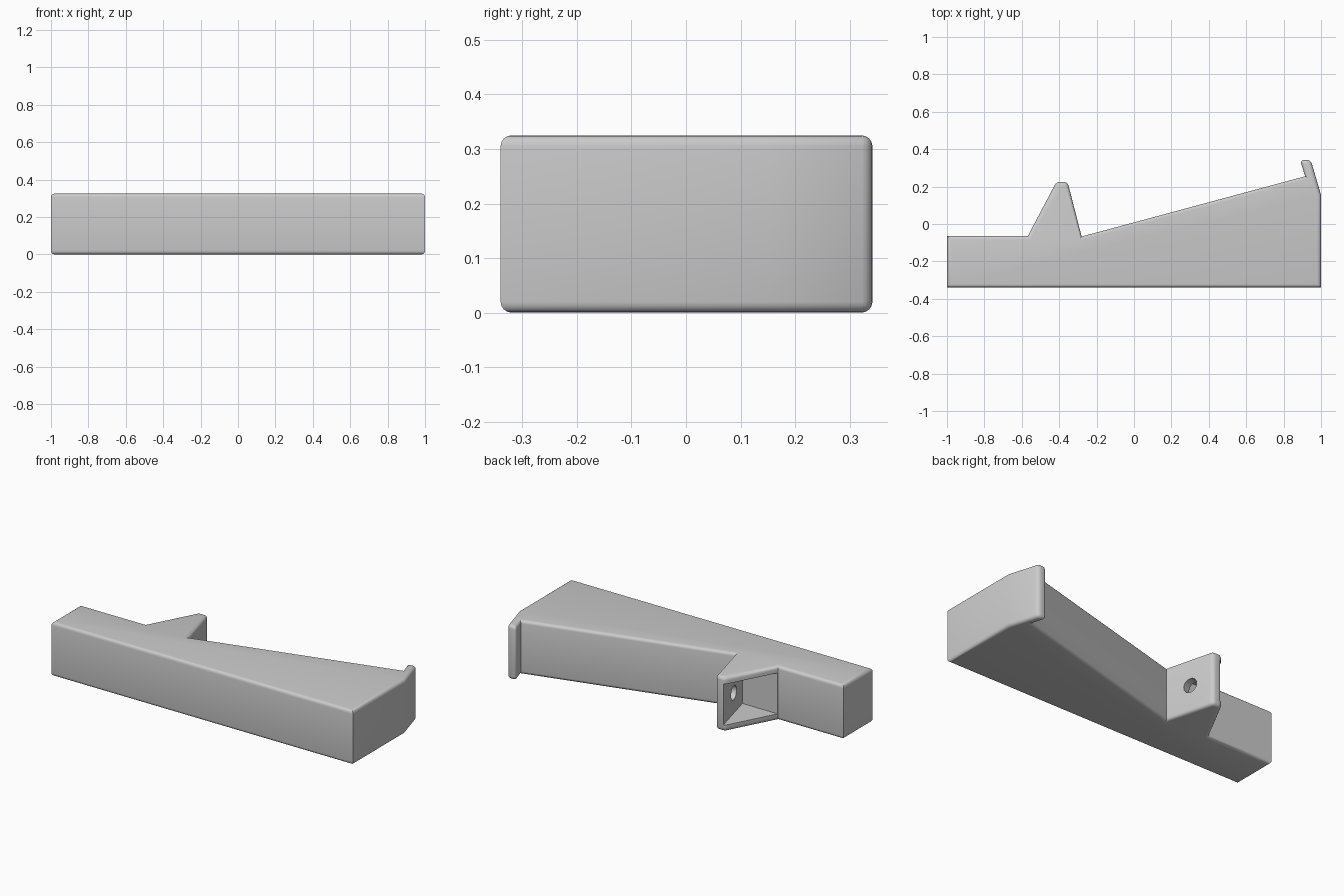
import bpy, bmesh, math
from mathutils import Vector

cube = bpy.data.objects.get("Cube")
if cube:
    bpy.data.objects.remove(cube, do_unlink=True)

HEIGHT = 0.325
RADIUS = 0.02

grey = bpy.data.materials.new("plain grey")
grey.use_nodes = True
colour = (0.6, 0.6, 0.6, 1)
grey.diffuse_color = colour
grey.node_tree.nodes["Principled BSDF"].inputs["Base Color"].default_value = colour


def prism(name, outline, z0, z1, round_edge=None):
    """Extrude an outline upward, rounding the edges picked by a rule."""
    bm = bmesh.new()
    face = bm.faces.new([bm.verts.new((x, y, z0)) for x, y in outline])
    up = bmesh.ops.extrude_face_region(bm, geom=[face])["geom"]
    for v in up:
        if isinstance(v, bmesh.types.BMVert):
            v.co.z = z1
    bmesh.ops.recalc_face_normals(bm, faces=bm.faces)
    if round_edge:
        picked = [e for e in bm.edges if round_edge(e)]
        bmesh.ops.bevel(bm, geom=picked, offset=RADIUS, segments=4, profile=0.5,
                        affect='EDGES', clamp_overlap=False)
    mesh = bpy.data.meshes.new(name)
    bm.to_mesh(mesh)
    bm.free()
    mesh.materials.append(grey)
    ob = bpy.data.objects.new(name, mesh)
    bpy.context.collection.objects.link(ob)
    return ob


def cut(target, cutter):
    """Subtract a cutter and remove it afterwards."""
    mod = target.modifiers.new("cut", 'BOOLEAN')
    mod.operation = 'DIFFERENCE'
    mod.solver = 'EXACT'
    mod.object = cutter
    bpy.context.view_layer.objects.active = target
    bpy.ops.object.modifier_apply(modifier=mod.name)
    bpy.data.objects.remove(cutter, do_unlink=True)


def rounded(edge):
    """Rim edges top and bottom, plus the upright corners of both tips."""
    a, b = (v.co for v in edge.verts)
    upright = abs(a.z - b.z) > 0.1
    return not upright or a.y > 0.2 and abs(a.x - 0.915) > 0.01


# Wedge body with its end lip and the bracket silhouette
outline = [(-1, -0.34), (1, -0.34), (1, 0.155), (0.945, 0.342), (0.888, 0.342),
           (0.915, 0.255), (-0.28, -0.067), (-0.355, 0.225), (-0.415, 0.225),
           (-0.567, -0.063), (-1, -0.063)]
body = prism("wedge_body", outline, 0, HEIGHT, rounded)

# Pocket between the two bracket gussets
wall = 0.04
pocket = [(-0.567, -0.06), (-0.332, -0.06), (-0.42, 0.28), (-0.62, 0.28)]
cut(body, prism("pocket_cutter", pocket, wall, HEIGHT - wall))

# Screw hole through the bracket wall
along = Vector((-0.075, 0.292, 0)).normalized()
through = Vector((along.y, -along.x, 0))
bpy.ops.mesh.primitive_cylinder_add(vertices=32, radius=0.042, depth=0.2,
                                    location=(-0.345, 0.075, HEIGHT / 2))
drill = bpy.context.object
drill.rotation_euler = through.to_track_quat('Z', 'Y').to_euler()
drill.data.materials.append(grey)
bpy.context.view_layer.update()
cut(body, drill)

# Smooth rounded rims, crisp corners
bpy.ops.object.select_all(action='DESELECT')
body.select_set(True)
bpy.context.view_layer.objects.active = body
bpy.ops.object.shade_smooth_by_angle(angle=math.radians(35))
